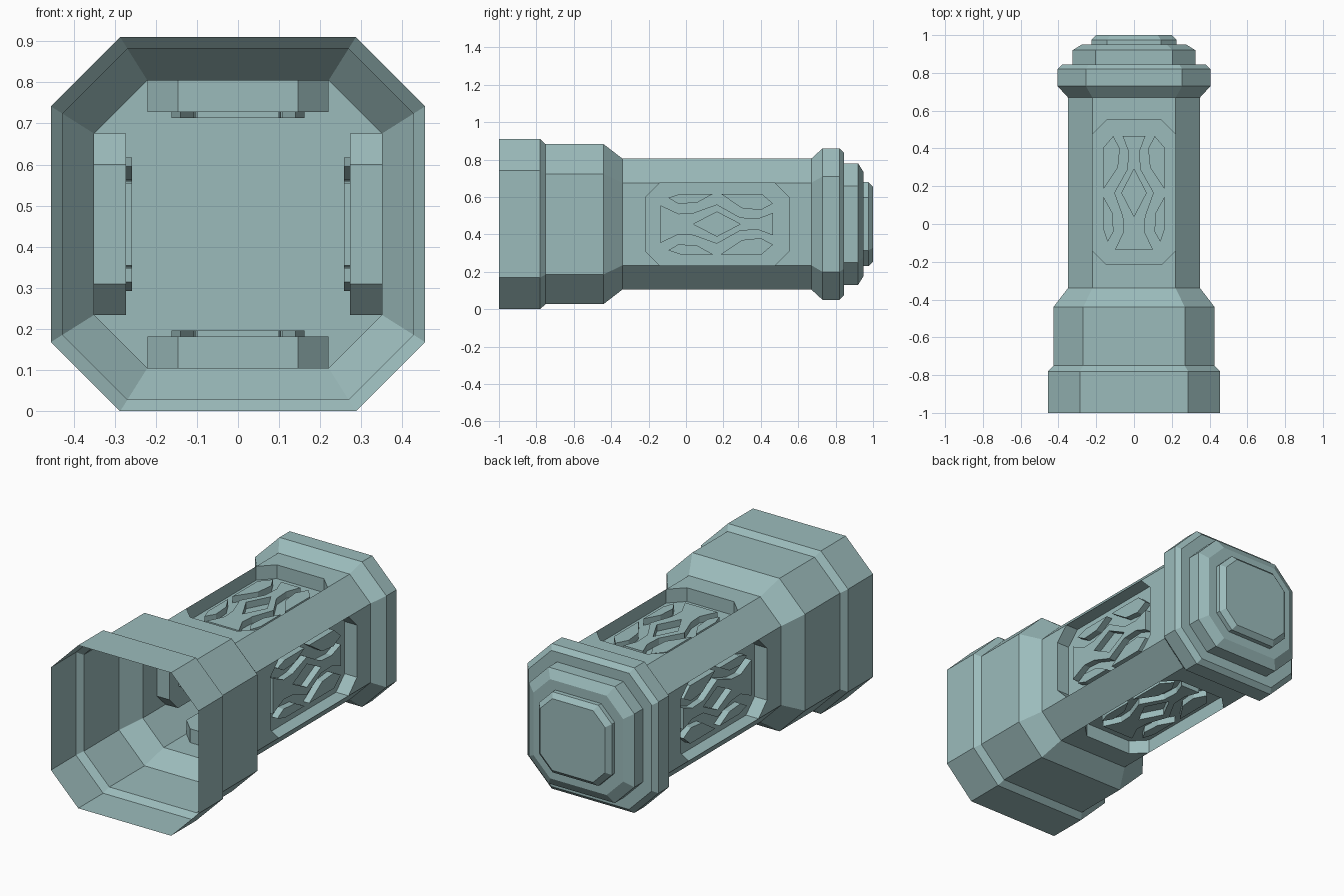
import bpy, bmesh, math

if "Cube" in bpy.data.objects:
    bpy.data.objects.remove(bpy.data.objects["Cube"])

CZ = 0.455          # height of the long axis
K = 0.63            # flat half-width of the octagon relative to its radius

mat = bpy.data.materials.new("pale teal")
mat.diffuse_color = (0.33, 0.50, 0.50, 1)
mat.use_nodes = True
mat.node_tree.nodes["Principled BSDF"].inputs["Base Color"].default_value = mat.diffuse_color


def finish(bm, name):
    bmesh.ops.remove_doubles(bm, verts=bm.verts[:], dist=0.0005)
    bmesh.ops.recalc_face_normals(bm, faces=bm.faces[:])
    me = bpy.data.meshes.new(name)
    bm.to_mesh(me)
    bm.free()
    me.materials.append(mat)
    ob = bpy.data.objects.new(name, me)
    bpy.context.collection.objects.link(ob)
    return ob


def place(side, u, y, r):
    # point on one of four sides: u across, y along, r out from the axis
    a = side * math.pi / 2
    return (u * math.cos(a) + r * math.sin(a), y,
            CZ - u * math.sin(a) + r * math.cos(a))


def face(bm, pts):
    return bm.faces.new([bm.verts.new(p) for p in pts])


def band(bm, y0, r0, y1, r1, flats=True):
    # octagonal band between two rings: four flats and four corners
    for s in range(4):
        a, b = K * r0, K * r1
        if flats:
            face(bm, [place(s, -a, y0, r0), place(s, a, y0, r0),
                      place(s, b, y1, r1), place(s, -b, y1, r1)])
        face(bm, [place(s, a, y0, r0), place(s + 1, -a, y0, r0),
                  place(s + 1, -b, y1, r1), place(s, b, y1, r1)])


def cap(bm, y, r):
    face(bm, [place(s, u * K * r, y, r) for s in range(4) for u in (-1, 1)])


def stepped(bm, rings):
    for (y0, r0), (y1, r1) in zip(rings, rings[1:]):
        band(bm, y0, r0, y1, r1)


# Main housing: open front mouth, windowed neck, back flange
NR, FLOOR = 0.35, 0.273
W, Y0, Y1, CH = K * NR, -0.215, 0.55, 0.075
bm = bmesh.new()
stepped(bm, [(-1, .455), (-.78, .455), (-.75, .427), (-.44, .427), (-.34, NR)])
band(bm, -.34, NR, .67, NR, flats=False)
stepped(bm, [(.67, NR), (.73, .405), (.82, .405), (.845, .38)])
cap(bm, .845, .38)
pocket = [(-W, Y0 + CH), (-W + CH, Y0), (W - CH, Y0), (W, Y0 + CH),
          (W, Y1 - CH), (W - CH, Y1), (-W + CH, Y1), (-W, Y1 - CH)]
for s in range(4):
    # neck flats before and after the window
    face(bm, [place(s, u, y, NR) for u, y in pocket[:4] + [(W, -.34), (-W, -.34)]])
    face(bm, [place(s, u, y, NR) for u, y in pocket[4:] + [(-W, .67), (W, .67)]])
    # pocket walls and floor
    for (ua, ya), (ub, yb) in zip(pocket, pocket[1:] + pocket[:1]):
        face(bm, [place(s, ua, ya, NR), place(s, ub, yb, NR),
                  place(s, ub, yb, FLOOR), place(s, ua, ya, FLOOR)])
    face(bm, [place(s, u, y, FLOOR) for u, y in pocket])
finish(bm, "housing")

# Stacked end plates at the back
for name, rings in (("end_plate_large", [(.845, .325), (.92, .325), (.95, .277)]),
                    ("end_plate_small", [(.95, .225), (.975, .225), (1, .2)])):
    bm = bmesh.new()
    stepped(bm, rings)
    cap(bm, *rings[0])
    cap(bm, *rings[-1])
    finish(bm, name)

# Window ornaments: half of a pierced centre strip and two corner pieces, mirrored
LOW, HIGH = 0.258, 0.31
centre = [(0, .465), (.06, .465), (.03, .385), (.035, .29), (.105, .165),
          (.06, .04), (.055, -.04), (.1, -.135), (0, -.135),
          (0, .04), (.065, .165), (0, .29)]
upper = [(.162, .185), (.162, .405), (.11, .465), (.075, .4), (.085, .3)]
lower = [(.162, .145), (.162, -.03), (.14, -.095), (.108, -.04), (.115, .06)]
names = ("top", "right", "bottom", "left")
for s in range(4):
    bm = bmesh.new()
    for m in (-1, 1):
        for shape in (centre, upper, lower):
            for r in (LOW, HIGH):
                face(bm, [place(s, m * u, y, r) for u, y in shape])
            for (ua, ya), (ub, yb) in zip(shape, shape[1:] + shape[:1]):
                if ua == 0 and ub == 0:
                    continue        # seam on the mirror line
                face(bm, [place(s, m * ua, ya, LOW), place(s, m * ub, yb, LOW),
                          place(s, m * ub, yb, HIGH), place(s, m * ua, ya, HIGH)])
    finish(bm, names[s] + "_window_ornament")
